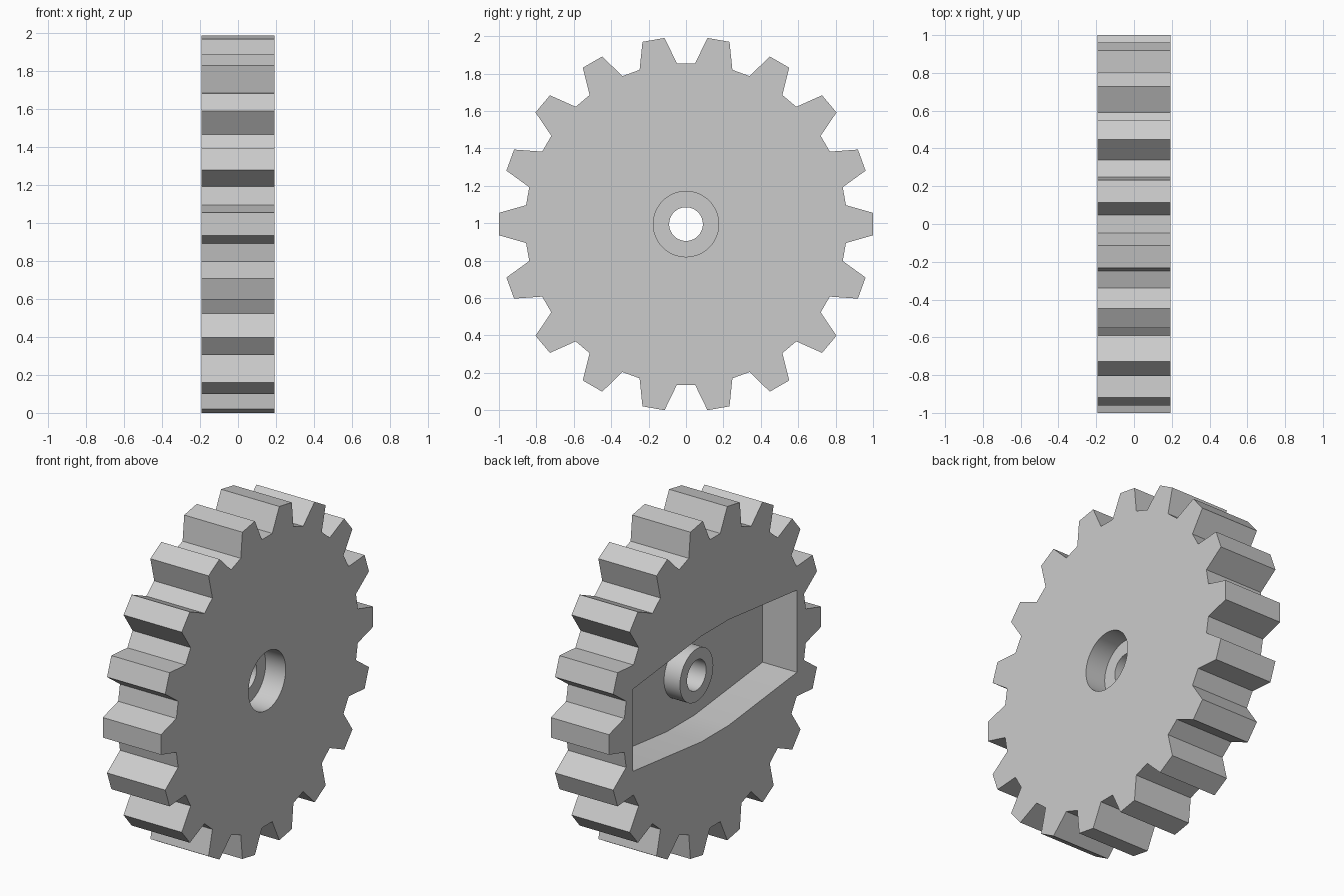
import bpy
import bmesh
from math import sin, cos, pi, radians

cube = bpy.data.objects.get("Cube")
if cube:
    bpy.data.objects.remove(cube, do_unlink=True)

TEETH = 18
TIP_R, ROOT_R = 1.0018, 0.861
TIP_HALF, ROOT_HALF = radians(3.43), radians(6.75)
HALF_W = 0.192          # half of the gear thickness
FLOOR_X = 0.035         # bottom of the pocket
AXLE_Z = 0.995          # height of the axle

grey = bpy.data.materials.new("light_grey")
grey.use_nodes = True
grey.diffuse_color = (0.6, 0.6, 0.6, 1)
grey.node_tree.nodes["Principled BSDF"].inputs["Base Color"].default_value = (0.6, 0.6, 0.6, 1)


def prism(name, outline, x0, x1):
    """Extrude a (y, z) outline around the axle from x0 to x1."""
    bm = bmesh.new()
    face = bm.faces.new([bm.verts.new((x0, y, z + AXLE_Z)) for y, z in outline])
    top = bmesh.ops.extrude_face_region(bm, geom=[face])["geom"]
    moved = [v for v in top if isinstance(v, bmesh.types.BMVert)]
    bmesh.ops.translate(bm, verts=moved, vec=(x1 - x0, 0, 0))
    bmesh.ops.recalc_face_normals(bm, faces=bm.faces)
    mesh = bpy.data.meshes.new(name)
    bm.to_mesh(mesh)
    bm.free()
    mesh.materials.append(grey)
    obj = bpy.data.objects.new(name, mesh)
    bpy.context.collection.objects.link(obj)
    return obj


def circle(radius, count=64):
    return [(radius * cos(2 * pi * i / count), radius * sin(2 * pi * i / count))
            for i in range(count)]


def combine(target, tool, operation):
    """Apply a boolean and remove the helper."""
    mod = target.modifiers.new(tool.name, "BOOLEAN")
    mod.operation = operation
    mod.solver = "EXACT"
    mod.object = tool
    tool.hide_render = True
    bpy.context.view_layer.objects.active = target
    bpy.ops.object.modifier_apply(modifier=mod.name)
    bpy.data.objects.remove(tool, do_unlink=True)


# Toothed wheel
profile = []
for i in range(TEETH):
    mid = 2 * pi * i / TEETH
    for radius, offset in ((ROOT_R, -ROOT_HALF), (TIP_R, -TIP_HALF),
                           (TIP_R, TIP_HALF), (ROOT_R, ROOT_HALF)):
        profile.append((radius * cos(mid + offset), radius * sin(mid + offset)))
gear = prism("gear_wheel", profile, -HALF_W, HALF_W)

# Bowed pocket in one face
upper = [(0.772, 0.245), (0.13, 0.315), (-0.13, 0.315), (-0.772, 0.245)]
pocket = upper + [(-y, -z) for y, z in upper]
combine(gear, prism("pocket_cutter", pocket, -HALF_W - 0.1, FLOOR_X), "DIFFERENCE")

# Hub boss standing on the pocket floor
combine(gear, prism("hub_boss", circle(0.157), -0.07, FLOOR_X + 0.01), "UNION")

# Counterbore in the other face and the axle hole through the hub
combine(gear, prism("counterbore_cutter", circle(0.175), 0.06, HALF_W + 0.1), "DIFFERENCE")
combine(gear, prism("axle_hole_cutter", circle(0.09), -0.5, 0.5), "DIFFERENCE")

# Smooth round walls, crisp edges
bpy.ops.object.select_all(action="DESELECT")
gear.select_set(True)
bpy.context.view_layer.objects.active = gear
bpy.ops.object.shade_smooth_by_angle(angle=radians(15))
